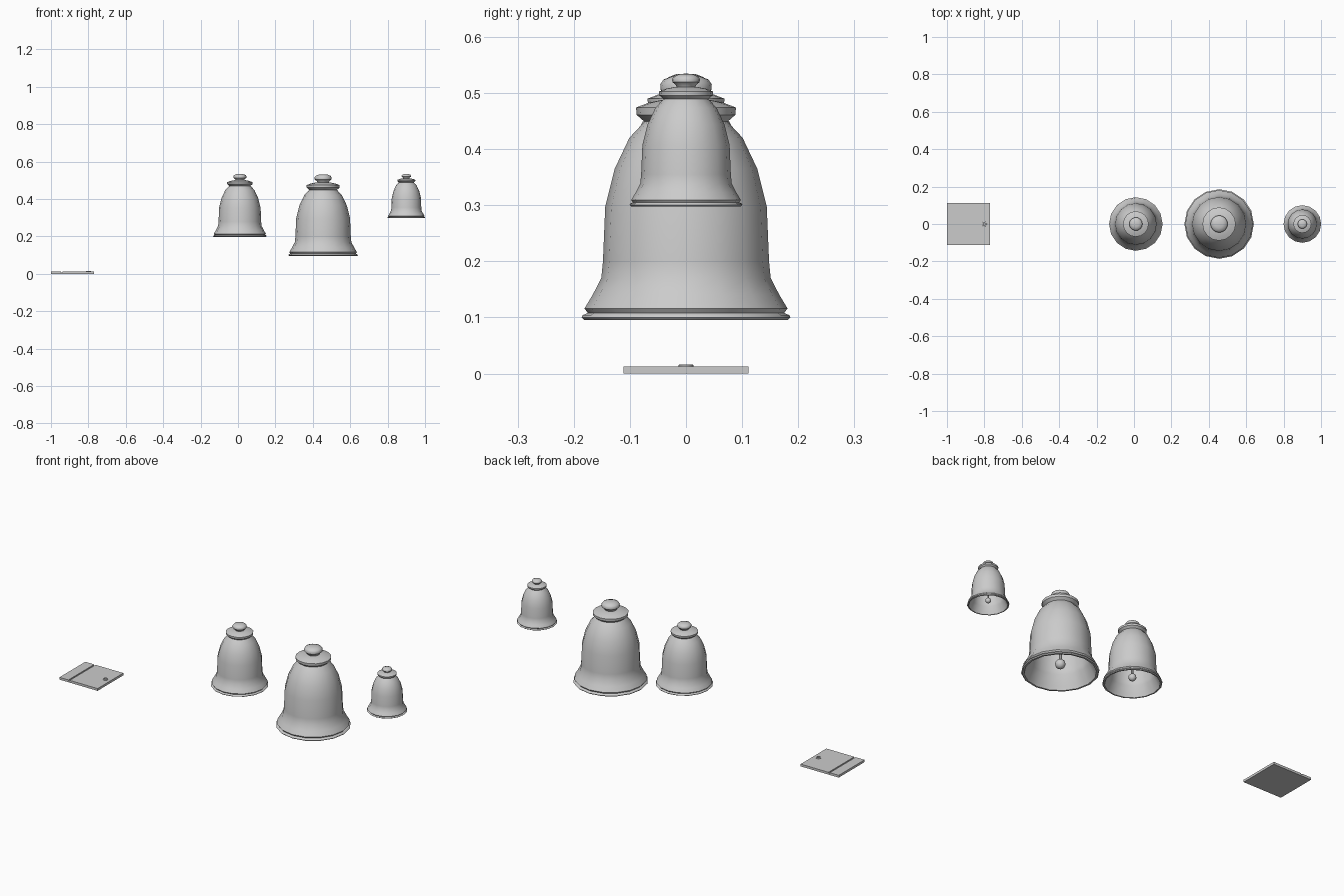
import bpy, bmesh, math

if "Cube" in bpy.data.objects:
    bpy.data.objects.remove(bpy.data.objects["Cube"])

SIDES = 16


def lathe(name, profile, centre, scale, sides=SIDES, angle=40):
    """Spin a closed (radius, height) profile around the z axis."""
    bm = bmesh.new()
    rings = []
    for r, z in profile:
        if r == 0:
            rings.append([bm.verts.new((0, 0, z))])
        else:
            rings.append([bm.verts.new((r * math.cos(2 * math.pi * i / sides),
                                        r * math.sin(2 * math.pi * i / sides), z))
                          for i in range(sides)])
    for a, b in zip(rings, rings[1:]):
        for i in range(sides):
            j = (i + 1) % sides
            if len(a) == 1:
                bm.faces.new((a[0], b[j], b[i]))
            elif len(b) == 1:
                bm.faces.new((a[i], a[j], b[0]))
            else:
                bm.faces.new((a[i], a[j], b[j], b[i]))
    bmesh.ops.recalc_face_normals(bm, faces=bm.faces)
    return finish(name, bm, centre, scale, angle)


def finish(name, bm, centre, scale=1, angle=40):
    mesh = bpy.data.meshes.new(name)
    bm.to_mesh(mesh)
    bm.free()
    ob = bpy.data.objects.new(name, mesh)
    bpy.context.collection.objects.link(ob)
    ob.location = centre
    ob.scale = (scale, scale, scale)
    bpy.ops.object.select_all(action='DESELECT')
    ob.select_set(True)
    bpy.context.view_layer.objects.active = ob
    bpy.ops.object.shade_smooth_by_angle(angle=math.radians(angle))
    return ob


# Bell wall: inside from the crown down to the rim, then up the outside
SHELL = [(0, .340), (.060, .337), (.088, .312), (.114, .262), (.132, .198),
         (.137, .090), (.141, .070), (.165, .018), (.172, 0),
         (.181, 0), (.186, .005), (.184, .009), (.175, .013), (.181, .021),
         (.166, .046), (.151, .075), (.148, .105), (.144, .202),
         (.127, .270), (.101, .325), (.073, .355), (0, .356)]
# Flared collar and top knob
COLLAR = [(0, .350), (.072, .352), (.088, .366), (.089, .379),
          (.066, .388), (.036, .394), (0, .394)]
KNOB = [(0, .390), (.030, .392), (.034, .401), (.045, .410), (.046, .420),
        (.040, .429), (.022, .436), (0, .437)]
ROD = [(0, .050), (.007, .050), (.007, .342), (0, .342)]
BALL = [(0, .021)] + [(.025 * math.sin(math.pi * k / 8), .046 - .025 * math.cos(math.pi * k / 8))
                      for k in range(1, 8)] + [(0, .071)]

# Three bells: name, x, rim height, scale
for label, x, z, s in (("middle", .01, .198, .77),
                       ("large", .455, .095, 1.0),
                       ("small", .9, .298, .54)):
    at = (x, 0, z)
    lathe(label + "_bell_wall", SHELL, at, s)
    lathe(label + "_bell_collar", COLLAR, at, s)
    lathe(label + "_bell_knob", KNOB, at, s)
    lathe(label + "_clapper_rod", ROD, at, s, sides=8)
    lathe(label + "_clapper_ball", BALL, at, s, sides=12)

# Flat tag with a shallow fold groove, extruded along y
section = [(-1, 0), (-.77, 0), (-.77, .0125), (-.938, .0125), (-.938, .008),
           (-.946, .008), (-.946, .0125), (-1, .0125)]
bm = bmesh.new()
face = bm.faces.new([bm.verts.new((x, -.111, z)) for x, z in section])
extruded = bmesh.ops.extrude_face_region(bm, geom=[face])["geom"]
bmesh.ops.translate(bm, vec=(0, .222, 0),
                    verts=[v for v in extruded if isinstance(v, bmesh.types.BMVert)])
bmesh.ops.recalc_face_normals(bm, faces=bm.faces)
finish("tag_plate", bm, (0, 0, 0), angle=20)

# Raised eyelet on the tag
EYELET = [(.007, .011), (.013, .011), (.013, .015), (.011, .0165),
          (.008, .0165), (.007, .015), (.007, .011)]
lathe("tag_eyelet", EYELET, (-.8, 0, 0), 1)
